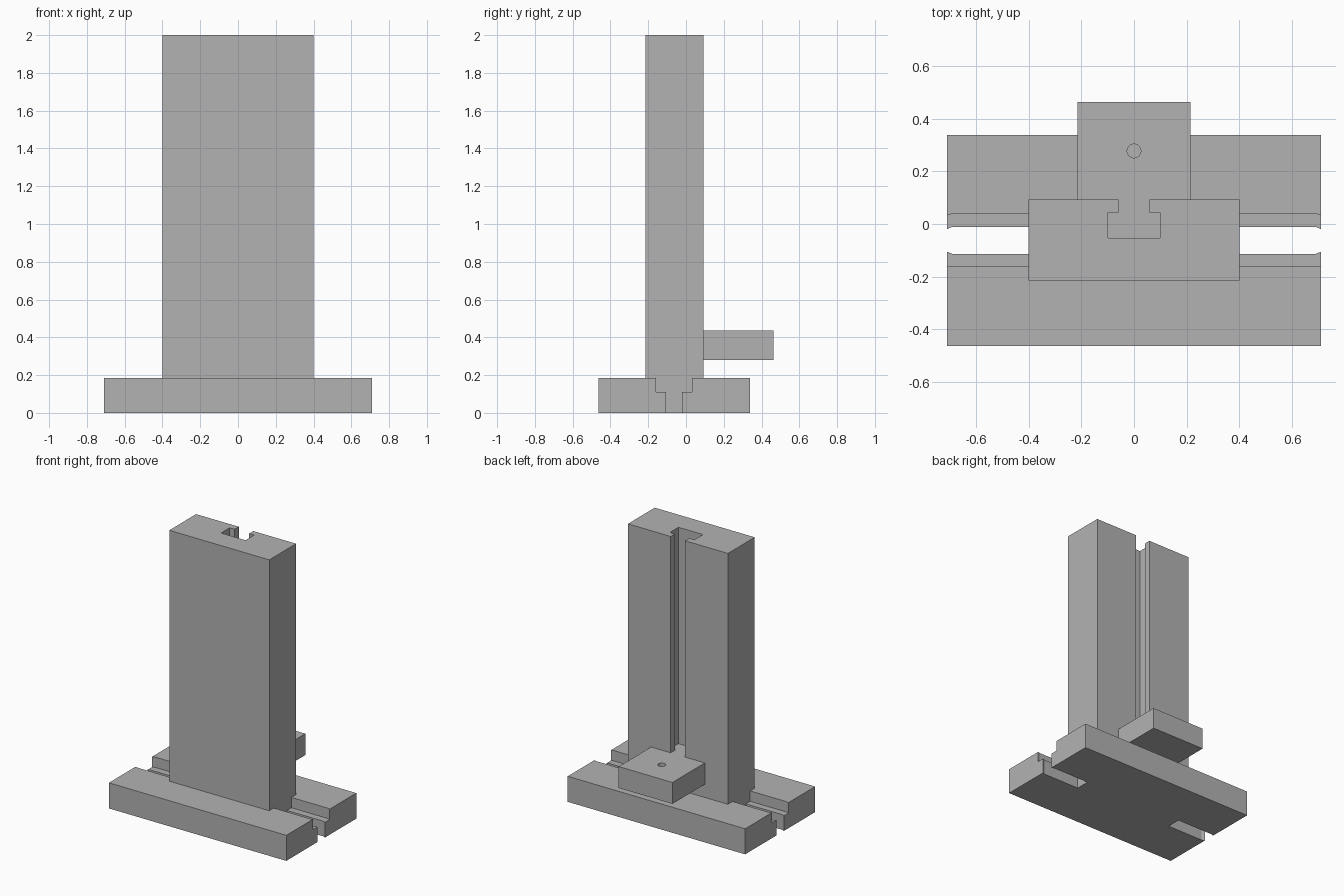
import bpy, bmesh
from mathutils import Vector

default = bpy.data.objects.get("Cube")
if default:
    bpy.data.objects.remove(default, do_unlink=True)

# One plain grey for every part
grey = bpy.data.materials.new("plain_grey")
grey.use_nodes = True
colour = (0.45, 0.45, 0.45, 1)
grey.diffuse_color = colour
grey.node_tree.nodes["Principled BSDF"].inputs["Base Color"].default_value = colour


def loft(name, rings):
    """Join matching outlines into a closed, capped solid."""
    bm = bmesh.new()
    loops = [[bm.verts.new(p) for p in ring] for ring in rings]
    n = len(loops[0])
    for a, b in zip(loops, loops[1:]):
        for i in range(n):
            j = (i + 1) % n
            bm.faces.new((a[i], a[j], b[j], b[i]))
    bm.faces.new(loops[0])
    bm.faces.new(loops[-1])
    bmesh.ops.recalc_face_normals(bm, faces=bm.faces)
    mesh = bpy.data.meshes.new(name)
    bm.to_mesh(mesh)
    bm.free()
    mesh.materials.append(grey)
    obj = bpy.data.objects.new(name, mesh)
    bpy.context.collection.objects.link(obj)
    return obj


def upright(name, outline, z0, z1):
    return loft(name, [[Vector((x, y, z)) for x, y in outline] for z in (z0, z1)])


def mirrored(half):
    """Complete a half outline across x = 0."""
    return half + [(-x, y) for x, y in reversed(half)]


HALF, TOP, STEP = 0.71, 0.185, 0.11
FLARE = 0.69           # where the slot starts to narrow towards its ends
COL_FRONT, COL_BACK = -0.214, 0.092
NECK, HEAD = 0.058, 0.098
HEAD_FRONT, HEAD_BACK = -0.054, 0.044


# Base rails: stepped profile, slot slightly tighter at both ends
def rail(name, outer, upper, lower, upper_end, lower_end):
    rings = []
    for x in (-HALF, -FLARE, FLARE, HALF):
        u, l = (upper_end, lower_end) if abs(x) == HALF else (upper, lower)
        section = [(outer, 0), (l, 0), (l, STEP), (u, STEP), (u, TOP), (outer, TOP)]
        rings.append([Vector((x, y, z)) for y, z in section])
    return loft(name, rings)


rail("front_base_rail", -0.462, -0.162, -0.113, -0.158, -0.105)
rail("rear_base_rail", 0.338, 0.039, -0.011, 0.033, -0.02)

# Column foot: stepped key that fills the base slot
key = [(-0.113, 0), (-0.011, 0), (-0.011, STEP), (0.039, STEP),
       (0.039, TOP), (-0.162, TOP), (-0.162, STEP), (-0.113, STEP)]
loft("column_foot", [[Vector((x, y, z)) for y, z in key] for x in (-0.4, 0.4)])

# Column with a T groove down its back
upright("column", mirrored([
    (0.4, COL_FRONT), (0.4, COL_BACK), (NECK, COL_BACK),
    (NECK, HEAD_BACK), (HEAD, HEAD_BACK), (HEAD, HEAD_FRONT)][::-1]), TOP, 2.0)

# Sliding block with a T tongue that fits the groove
block = upright("sliding_block", mirrored([
    (HEAD, HEAD_FRONT), (HEAD, HEAD_BACK), (NECK, HEAD_BACK),
    (NECK, COL_BACK), (0.215, COL_BACK), (0.215, 0.462)]), 0.28, 0.435)

# Blind hole in the top of the block
bpy.ops.mesh.primitive_cylinder_add(vertices=32, radius=0.026, depth=0.2,
                                    location=(0, 0.277, 0.435))
cutter = bpy.context.object
cutter.name = "hole_cutter"
cutter.hide_render = True
cutter.data.materials.append(grey)
cut = block.modifiers.new("hole", 'BOOLEAN')
cut.operation = 'DIFFERENCE'
cut.solver = 'EXACT'
cut.object = cutter
bpy.context.view_layer.objects.active = block
bpy.ops.object.modifier_apply(modifier=cut.name)
bpy.data.objects.remove(cutter, do_unlink=True)
